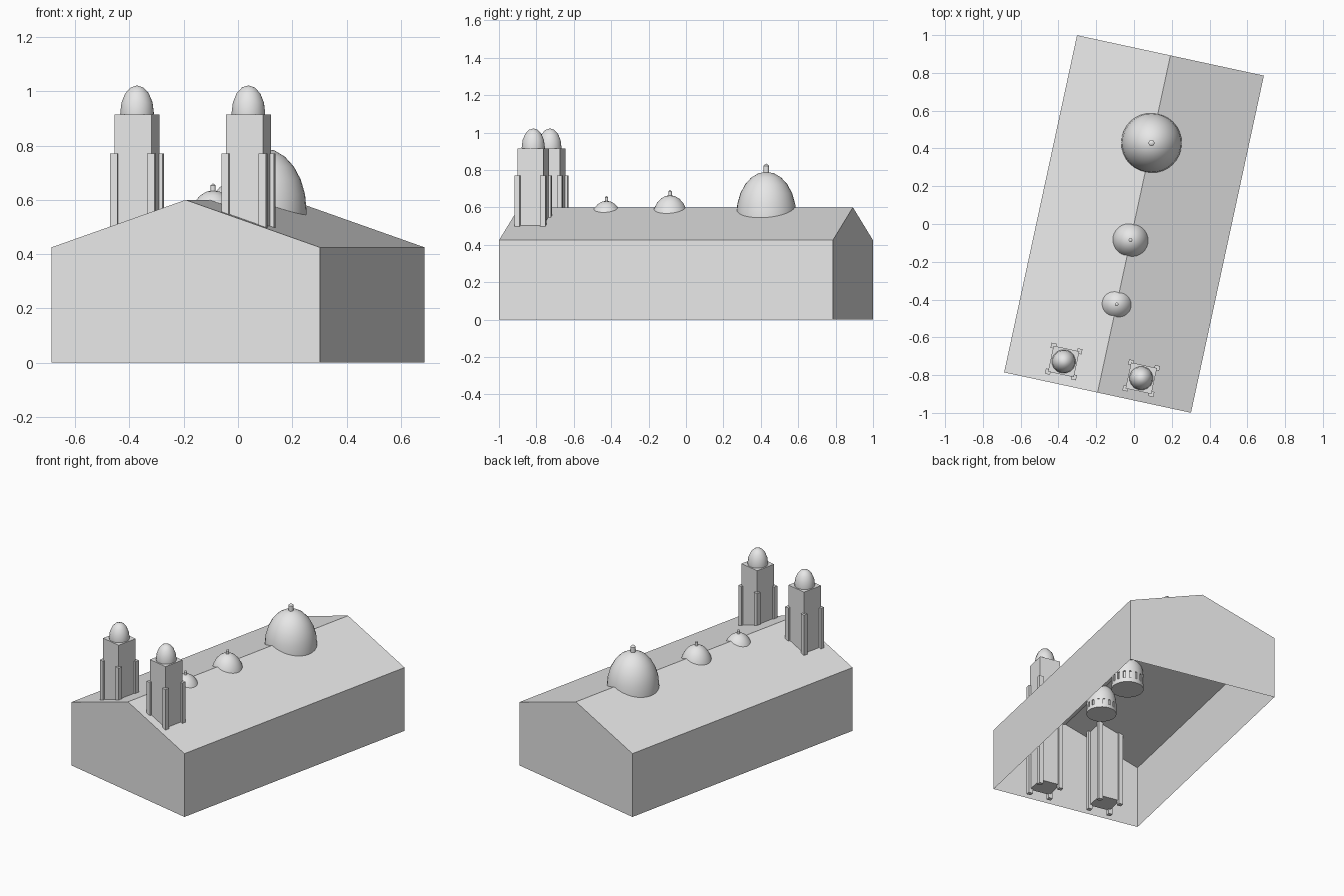
import bpy, bmesh, math
from mathutils import Matrix, Vector

cube = bpy.data.objects.get("Cube")
if cube:
    bpy.data.objects.remove(cube, do_unlink=True)

TURN = math.radians(-12.2)      # the whole building is turned on its plot
HALF_W, HALF_L = 0.506, 0.913
EAVE, RIDGE = 0.425, 0.60

stone = bpy.data.materials.new("pale_grey_stone")
stone.use_nodes = True
GREY = (0.8, 0.8, 0.8, 1)
stone.diffuse_color = GREY
stone.node_tree.nodes["Principled BSDF"].inputs["Base Color"].default_value = GREY


def finish(bm, name, smooth=False):
    """Turn a bmesh in building coordinates into a named, rotated object."""
    bmesh.ops.recalc_face_normals(bm, faces=bm.faces)
    mesh = bpy.data.meshes.new(name)
    bm.to_mesh(mesh)
    bm.free()
    mesh.materials.append(stone)
    ob = bpy.data.objects.new(name, mesh)
    ob.rotation_euler.z = TURN
    bpy.context.collection.objects.link(ob)
    if smooth:
        bpy.ops.object.select_all(action='DESELECT')
        ob.select_set(True)
        bpy.context.view_layer.objects.active = ob
        bpy.ops.object.shade_smooth_by_angle(angle=math.radians(35))
    return ob


def add_box(bm, x, y, size, z0, z1):
    m = Matrix.Translation((x, y, (z0 + z1) / 2)) @ Matrix.Diagonal((size, size, z1 - z0, 1))
    bmesh.ops.create_cube(bm, size=1, matrix=m)


def lathe(bm, profile, x, y, sides):
    """Revolve (radius, height) points; returns the side faces row by row."""
    rings = []
    for r, z in profile:
        if r < 1e-5:
            rings.append([bm.verts.new((x, y, z))] * sides)
        else:
            rings.append([bm.verts.new((x + r * math.cos(a), y + r * math.sin(a), z))
                          for a in (2 * math.pi * i / sides for i in range(sides))])
    rows = []
    for low, high in zip(rings, rings[1:]):
        row = []
        for i in range(sides):
            j = (i + 1) % sides
            corners = dict.fromkeys((low[i], low[j], high[j], high[i]))
            row.append(bm.faces.new(list(corners)))
        rows.append(row)
    for ring in (rings[0], rings[-1]):
        if ring[0] is not ring[1]:
            bm.faces.new(ring)
    return rows


def dome_curve(r, base, height, steps):
    pts = [(r * math.cos(t), base + height * math.sin(t))
           for t in (math.pi / 2 * i / steps for i in range(steps))]
    return pts + [(0, base + height)]


# Gabled hall: a thin shell, open underneath
bm = bmesh.new()
section = [(-HALF_W, 0), (-HALF_W, EAVE), (0, RIDGE), (HALF_W, EAVE), (HALF_W, 0)]
front = [bm.verts.new((x, -HALF_L, z)) for x, z in section]
back = [bm.verts.new((x, HALF_L, z)) for x, z in section]
bm.faces.new(front)
bm.faces.new(back[::-1])
for i in range(4):
    bm.faces.new((front[i], back[i], back[i + 1], front[i + 1]))
finish(bm, "gabled_hall")

# Pair of front towers with corner buttresses and small domes
TOWER, TOWER_Y, TOWER_TOP = 0.14, -0.79, 0.915
for side, label in ((-1, "right"), (1, "left")):
    x = side * 0.21
    bm = bmesh.new()
    add_box(bm, x, TOWER_Y, TOWER, 0.03, TOWER_TOP)
    finish(bm, label + "_tower")

    bm = bmesh.new()
    for sx in (-1, 1):
        for sy in (-1, 1):
            add_box(bm, x + sx * TOWER / 2, TOWER_Y + sy * TOWER / 2, 0.028, 0, 0.77)
    finish(bm, label + "_tower_buttresses")

    bm = bmesh.new()
    m = Matrix.Translation((x, TOWER_Y, 0.92)) @ Matrix.Diagonal((0.063, 0.063, 0.102, 1))
    bmesh.ops.create_uvsphere(bm, u_segments=16, v_segments=8, radius=1, matrix=m)
    finish(bm, label + "_tower_dome", True)

# Ridge domes on windowed drums: name, y, radius, drum top, dome height
DRUM_FOOT = 0.43
for name, y, r, base, height in (("large", 0.439, 0.16, 0.56, 0.23),
                                 ("middle", -0.087, 0.10, 0.52, 0.145),
                                 ("small", -0.435, 0.093, 0.50, 0.135)):
    bm = bmesh.new()
    drum = base - DRUM_FOOT
    profile = [(r, DRUM_FOOT), (r, DRUM_FOOT + 0.3 * drum), (r, base - 0.1 * drum)]
    rows = lathe(bm, profile + dome_curve(r, base, height, 6), 0, y, 32)
    # Recessed windows on every other face of the drum
    windows = rows[1][::2]
    bmesh.ops.recalc_face_normals(bm, faces=bm.faces)
    bmesh.ops.inset_individual(bm, faces=windows, thickness=r * 0.04)
    for f in bmesh.ops.extrude_discrete_faces(bm, faces=windows)["faces"]:
        inward = Vector((0, y, 0)) - f.calc_center_median()
        inward.z = 0
        bmesh.ops.translate(bm, verts=f.verts, vec=inward.normalized() * r * 0.08)
    finish(bm, name + "_dome", True)

    # Finial: short post with a pointed cap
    bm = bmesh.new()
    top, k = base + height, r * 0.1
    lathe(bm, [(k, top - 0.1 * r), (k, top + 0.2 * r), (0, top + 0.28 * r)], 0, y, 12)
    finish(bm, name + "_dome_finial", True)
